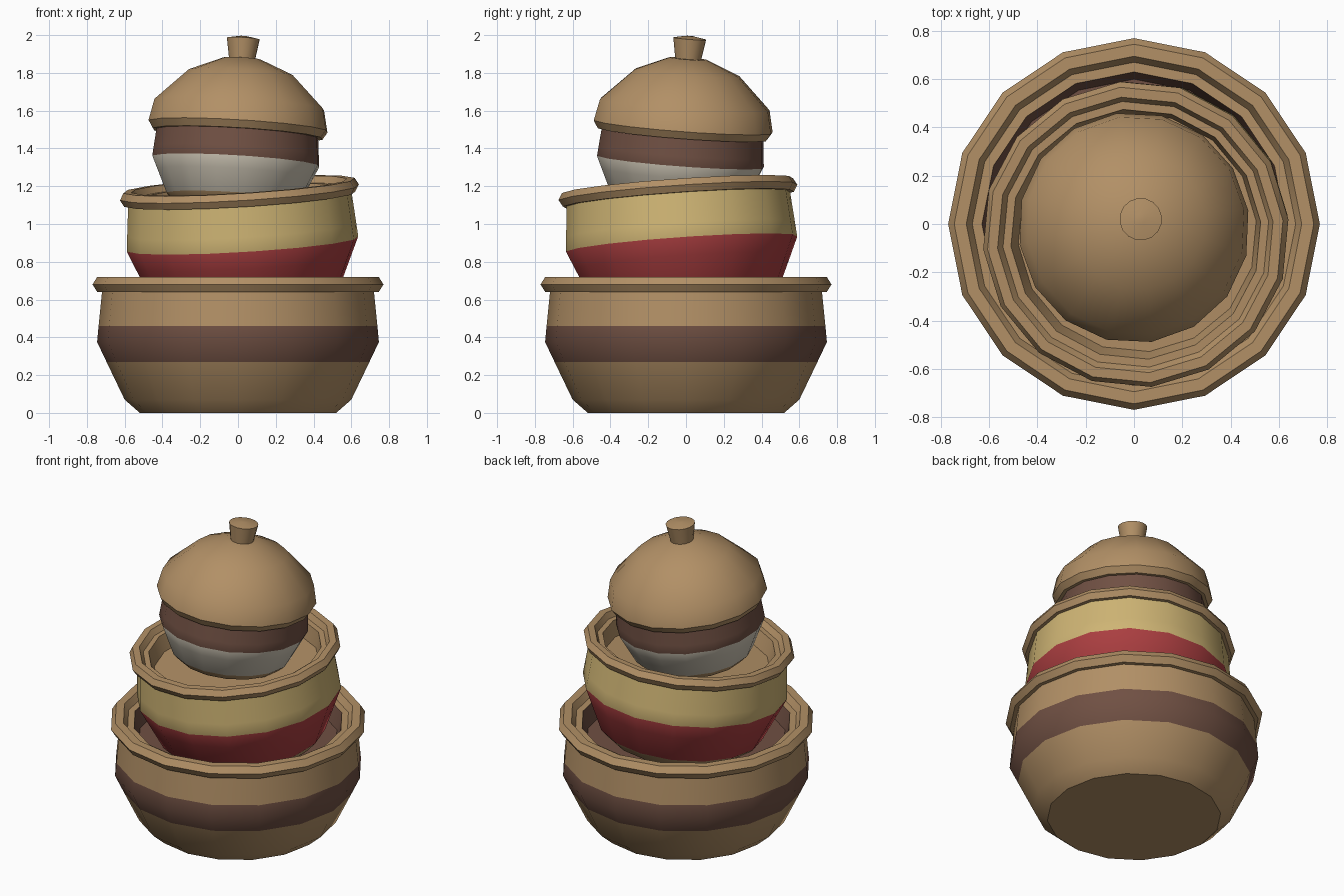
import bpy, bmesh, math
from mathutils import Vector, Matrix

cube = bpy.data.objects.get("Cube")
if cube:
    bpy.data.objects.remove(cube)

SIDES = 16


def material(name, rgb):
    m = bpy.data.materials.new(name)
    linear = [((c / 255 + 0.055) / 1.055) ** 2.4 for c in rgb] + [1]
    m.diffuse_color = linear
    m.use_nodes = True
    m.node_tree.nodes["Principled BSDF"].inputs["Base Color"].default_value = linear
    return m


PALETTE = {
    "tan": material("tan clay", (178, 144, 102)),
    "brown": material("brown glaze", (112, 80, 67)),
    "yellow": material("yellow glaze", (206, 180, 116)),
    "red": material("red glaze", (170, 62, 64)),
    "white": material("white glaze", (205, 197, 180)),
}
NAMES = list(PALETTE)


def lathe(name, profile, colours, base, axis, scale, spin=0, turned=()):
    """Spin a profile; colours are the bottom cap, each band, then the top cap."""
    bm = bmesh.new()
    rings = []
    for r, z in profile:
        rings.append([bm.verts.new((r * math.cos(a), r * math.sin(a), z))
                      for a in (spin + math.tau * i / SIDES for i in range(SIDES))])

    def face(verts, colour):
        bm.faces.new(verts).material_index = NAMES.index(colour)

    face(rings[0][::-1], colours[0])
    for k, (low, high) in enumerate(zip(rings, rings[1:])):
        for i in range(SIDES):
            j = (i + 1) % SIDES
            quad = [low[i], low[j], high[j], high[i]]
            face(quad[::-1] if k in turned else quad, colours[k + 1])
    face(rings[-1], colours[-1])

    mesh = bpy.data.meshes.new(name)
    bm.to_mesh(mesh)
    bm.free()
    for m in PALETTE.values():
        mesh.materials.append(m)
    obj = bpy.data.objects.new(name, mesh)
    bpy.context.collection.objects.link(obj)
    tilt = Vector((0, 0, 1)).rotation_difference(Vector(axis)).to_matrix().to_4x4()
    obj.matrix_world = (Matrix.Translation(base) @ tilt
                        @ Matrix.Diagonal((scale[0], scale[0], scale[1], 1)))
    bpy.ops.object.select_all(action="DESELECT")
    obj.select_set(True)
    bpy.context.view_layer.objects.active = obj
    bpy.ops.object.shade_smooth_by_angle(angle=math.radians(35))
    return obj


# Shared bowl body, and the rolled rim with its recessed top
BODY = [(0.52, 0), (0.60, 0.07), (0.696, 0.27), (0.746, 0.375), (0.738, 0.46), (0.72, 0.64)]
RIM = [(0.745, 0.64), (0.77, 0.68), (0.745, 0.72), (0.695, 0.72),
       (0.67, 0.68), (0.63, 0.68), (0.60, 0.57)]
INNER_BEVEL = len(BODY) + 3


def bowl(name, bands, inside, base, axis, scale, spin=0):
    colours = ["tan"] + bands + ["tan"] * 6 + [inside, inside]
    lathe(name, BODY + RIM, colours, base, axis, scale, spin, turned=(INNER_BEVEL,))


# Large bottom bowl
bowl("large_bowl", ["tan", "tan", "brown", "brown", "tan"], "brown",
     (0, 0, 0), (0, 0, 1), (1, 1))

# Middle bowl, leaning to the front right
bowl("middle_bowl", ["tan", "red", "red", "yellow", "yellow"], "tan",
     (0.044, 0, 0.558), (-0.06, -0.07, 1), (0.827, 0.9), 0.1)

# Small top bowl, leaning the other way
LEAN = (0.06, 0.075, 1)
lathe("small_bowl", BODY, ["tan", "tan", "white", "white", "brown", "brown", "brown"],
      (-0.026, -0.047, 1.10), LEAN, (0.6, 0.62), 0.15)

# Domed lid
LID = [(0.455, -0.04), (0.48, 0), (0.455, 0.115), (0.28, 0.285), (0.10, 0.36)]
LID_BASE = (0, -0.015, 1.517)
lathe("lid", LID, ["tan"] * (len(LID) + 1), LID_BASE, LEAN, (1, 1), 0.15)

# Flared knob with a slightly raised top
KNOB = [(0.065, 0.33), (0.088, 0.467), (0.02, 0.48)]
lathe("lid_knob", KNOB, ["tan"] * (len(KNOB) + 1), LID_BASE, LEAN, (1, 1), 0.15)
